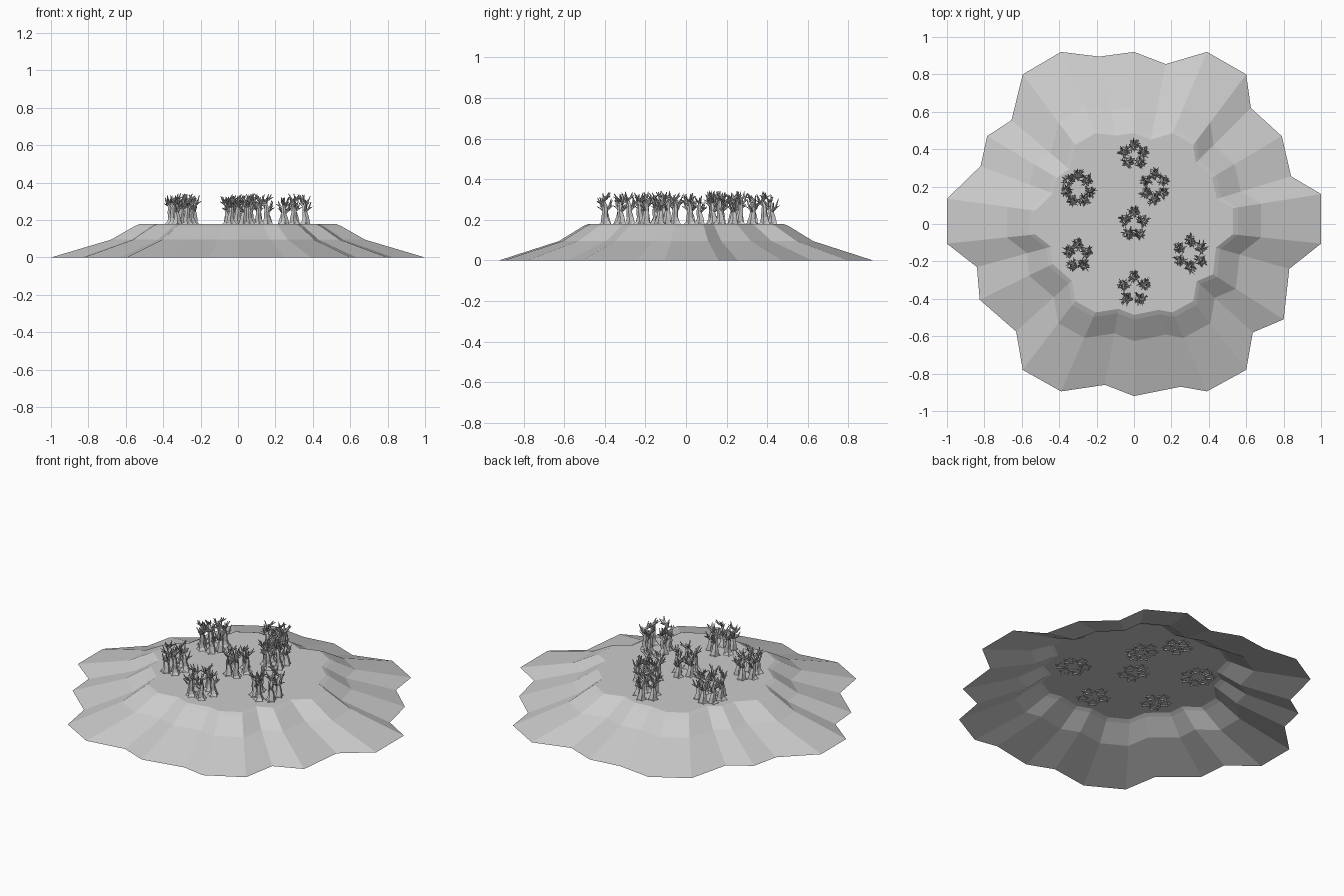
import bpy, bmesh, math, random
from mathutils import Vector

if "Cube" in bpy.data.objects:
    bpy.data.objects.remove(bpy.data.objects["Cube"])

random.seed(7)
TOP = 0.178

# Scalloped shoreline, clockwise from the back
SHORE = [(0, .92), (.17, .855), (.39, .92), (.6, .80), (.625, .62), (.79, .47),
         (.84, .255), (1, .16), (1, -.105), (.83, -.24), (.80, -.51), (.635, -.58),
         (.6, -.78), (.39, -.895), (.25, -.87), (0, -.92), (-.155, -.86), (-.39, -.895),
         (-.595, -.78), (-.63, -.575), (-.825, -.405), (-.84, -.23), (-1, -.105),
         (-1, .135), (-.82, .31), (-.785, .47), (-.655, .555), (-.595, .80),
         (-.39, .92), (-.185, .895)]


def finish(bm, name):
    bmesh.ops.recalc_face_normals(bm, faces=bm.faces)
    me = bpy.data.meshes.new(name)
    bm.to_mesh(me)
    bm.free()
    ob = bpy.data.objects.new(name, me)
    bpy.context.collection.objects.link(ob)
    return ob


def bridge(bm, a, b):
    n = len(a)
    for i in range(n):
        j = (i + 1) % n
        bm.faces.new((a[i], a[j], b[j], b[i]))


# Hollow terraced mound: slope, steep bank, thin lip, flat top
bm = bmesh.new()
rings = [[bm.verts.new((x * s, y * s, z)) for x, y in SHORE]
         for s, z in [(1, 0), (.68, .095), (.555, .166), (.528, TOP)]]
for a, b in zip(rings, rings[1:]):
    bridge(bm, a, b)
centre = bm.verts.new((0, 0, TOP))
for i, v in enumerate(rings[-1]):
    bm.faces.new((v, rings[-1][(i + 1) % len(SHORE)], centre))
finish(bm, "island_mound")


def tube(bm, path, radii, sides=6, flare=0.0):
    """Tapered tube along a path, ending in a point; flare makes root lobes at the start."""
    prev = None
    for k, (p, r) in enumerate(zip(path, radii)):
        d = (path[min(k + 1, len(path) - 1)] - path[max(k - 1, 0)]).normalized()
        if flare and k == 0:
            d = Vector((0, 0, 1))
        u = d.cross(Vector((0.3, 1, 0.1))).normalized()
        w = d.cross(u)
        ring = []
        for i in range(sides):
            t = 2 * math.pi * i / sides
            lobe = 1 + flare * (1 if i % 2 else -1) / (1 + 1.2 * k)
            ring.append(bm.verts.new(p + (u * math.cos(t) + w * math.sin(t)) * r * lobe))
        if prev:
            bridge(bm, prev, ring)
        prev = ring
    tip = bm.verts.new(path[-1] + d * radii[-1] * 2)
    for i in range(sides):
        bm.faces.new((prev[i], prev[(i + 1) % sides], tip))


def tree(bm, x, y, h):
    """Gnarled bare tree: flared trunk, crooked limbs and twigs."""
    lean = random.uniform(0, 2 * math.pi)
    path = []
    for k, f in enumerate([0, .1, .25, .42, .58, .74]):
        off = 0.007 * math.sin(k * 1.3) + 0.012 * f
        path.append(Vector((x + off * math.cos(lean + k * .5),
                            y + off * math.sin(lean + k * .5), TOP - .006 + f * h)))
    tube(bm, path, [.029, .021, .016, .013, .011, .006], 10, .28)
    n = random.randint(6, 7)
    for i in range(n):
        a = lean + i * 2.4 + random.uniform(-.4, .4)
        start = path[3 + i % 3]
        reach = random.uniform(.022, .042)
        rise = min(random.uniform(.035, .065), TOP + h - .012 - start.z)
        out = Vector((math.cos(a), math.sin(a), 0))
        side = Vector((-out.y, out.x, 0)) * random.uniform(-.012, .012)
        mid = start + out * reach * .6 + Vector((0, 0, rise * .3))
        end = start + out * reach + side + Vector((0, 0, rise))
        tube(bm, [start, mid, end], [.0075, .0055, .002], 5)
        twig = mid + out * .02 - side + Vector((0, 0, .012))
        tube(bm, [mid, twig], [.004, .0015], 4)


# Tree clumps: centre x, y, ring radius x, ring radius y, trees
CLUMPS = [(0, .37, .055, .05, 5), (.11, .2, .05, .07, 6), (-.3, .19, .065, .07, 7),
          (0, 0, .05, .065, 5), (-.3, -.17, .05, .06, 5), (.3, -.16, .065, .07, 6),
          (0, -.345, .06, .065, 5)]
for c, (cx, cy, rx, ry, n) in enumerate(CLUMPS):
    bm = bmesh.new()
    for i in range(n):
        a = math.pi / 2 + 2 * math.pi * i / n
        tree(bm, cx + rx * math.cos(a), cy + ry * math.sin(a), random.uniform(.15, .175))
    ob = finish(bm, f"dead_tree_clump_{c + 1}")
